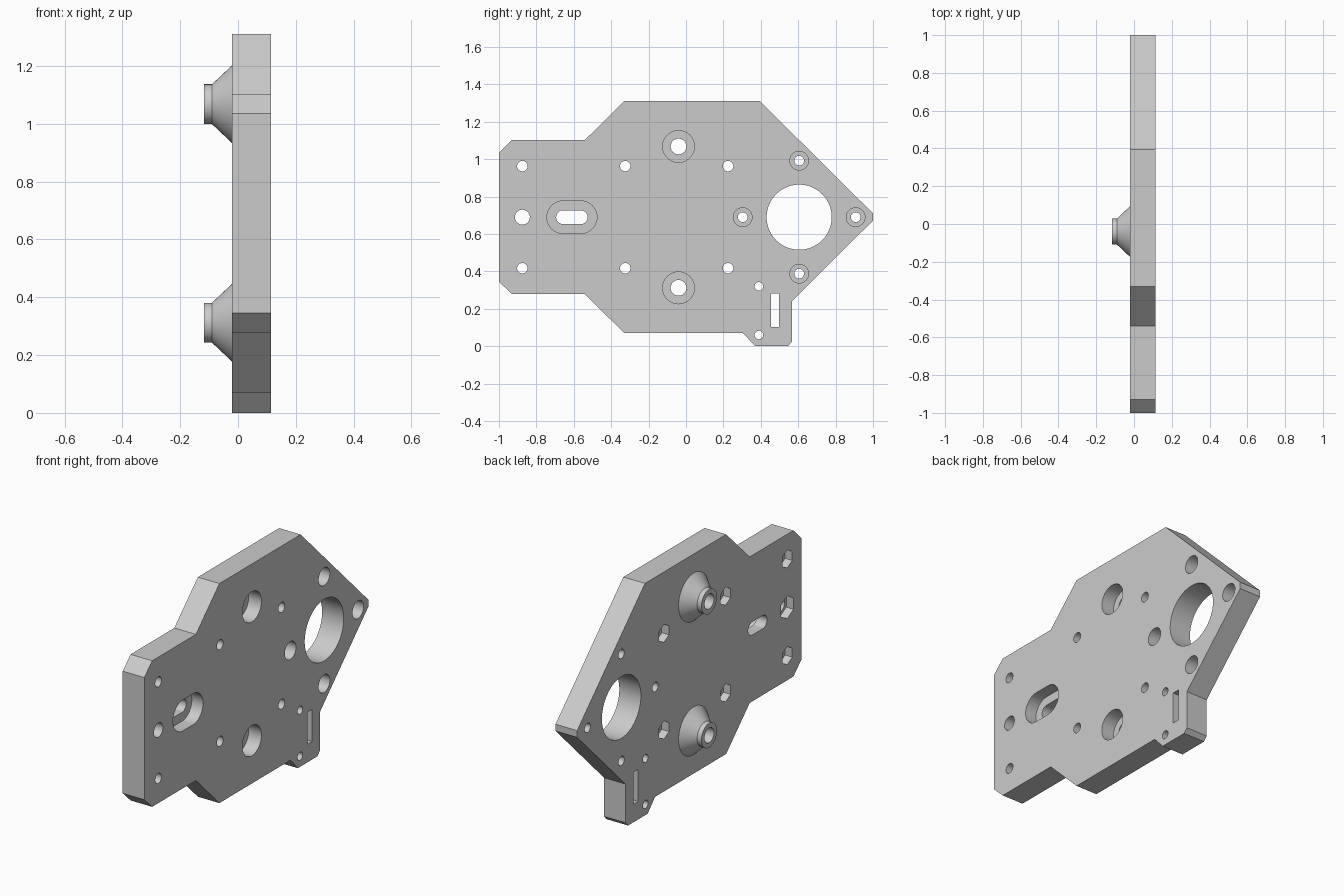
import bpy, bmesh
from math import pi, sin, cos, radians

cube = bpy.data.objects.get("Cube")
if cube:
    bpy.data.objects.remove(cube, do_unlink=True)

# Plate faces along x, and the middle height
INNER, OUTER, MID = -0.02, 0.115, 0.69

grey = bpy.data.materials.new("matte_grey")
grey.use_nodes = True
grey.diffuse_color = (0.6, 0.6, 0.6, 1)
grey.node_tree.nodes["Principled BSDF"].inputs["Base Color"].default_value = (0.6, 0.6, 0.6, 1)


def make_object(name, bm):
    bmesh.ops.recalc_face_normals(bm, faces=bm.faces)
    mesh = bpy.data.meshes.new(name)
    bm.to_mesh(mesh)
    bm.free()
    mesh.materials.append(grey)
    obj = bpy.data.objects.new(name, mesh)
    bpy.context.collection.objects.link(obj)
    return obj


def prism(bm, outline, x0, x1):
    """Extrude a (y, z) outline from x0 to x1."""
    low = [bm.verts.new((x0, y, z)) for y, z in outline]
    high = [bm.verts.new((x1, y, z)) for y, z in outline]
    bm.faces.new(low)
    bm.faces.new(high)
    n = len(low)
    for i in range(n):
        j = (i + 1) % n
        bm.faces.new((low[i], low[j], high[j], high[i]))


def circle(y, z, r, n=48):
    # Starts at the top, so a hexagon points upward
    return [(y + r * sin(2 * pi * i / n), z + r * cos(2 * pi * i / n)) for i in range(n)]


def slot(y, z, half, r, n=20):
    right = [(y + half - r + r * sin(pi * i / n), z + r * cos(pi * i / n)) for i in range(n + 1)]
    return right + [(2 * y - a, 2 * z - b) for a, b in right]


def select_only(obj):
    bpy.ops.object.select_all(action='DESELECT')
    obj.select_set(True)
    bpy.context.view_layer.objects.active = obj


# Plate outline
bm = bmesh.new()
prism(bm, [(-1, 0.345), (-0.93, 0.278), (-0.54, 0.278), (-0.33, 0.07), (0.305, 0.07),
           (0.37, 0), (0.545, 0), (0.567, 0.024), (0.567, 0.242), (1, 0.672), (1, 0.71),
           (0.395, 1.31), (-0.33, 1.31), (-0.54, 1.103), (-0.93, 1.103), (-1, 1.035)],
      INNER, OUTER)
plate = make_object("mounting_plate", bm)

# Hole positions
ring_y, ring_r = 0.605, 0.302
ring = [(ring_y + ring_r, MID), (ring_y - ring_r, MID),
        (ring_y, MID + ring_r), (ring_y, MID - ring_r)]
bolts = [(y, MID + s * 0.273) for y in (-0.875, -0.325, 0.225) for s in (1, -1)]
bosses = [(-0.04, MID + s * 0.378) for s in (1, -1)]
slot_y = -0.61

# Through holes
through = [circle(ring_y, MID, 0.174, 96), circle(-0.875, MID, 0.04),
           slot(slot_y, MID, 0.084, 0.037),
           [(0.455, 0.102), (0.498, 0.102), (0.498, 0.283), (0.455, 0.283)]]
through += [circle(y, z, 0.026) for y, z in ring]
through += [circle(y, z, 0.028) for y, z in bolts]
through += [circle(y, z, 0.042) for y, z in bosses]
through += [circle(0.39, z, 0.023) for z in (0.06, 0.32)]
bm = bmesh.new()
for outline in through:
    prism(bm, outline, INNER - 0.1, OUTER + 0.1)
hole_cutter = make_object("hole_cutter", bm)

# Counterbores on the outer face, hexagonal nut pockets on the inner face
bm = bmesh.new()
for y, z in ring:
    prism(bm, circle(y, z, 0.05), OUTER - 0.09, OUTER + 0.1)
for y, z in bosses:
    prism(bm, circle(y, z, 0.085), OUTER - 0.08, OUTER + 0.1)
prism(bm, slot(slot_y, MID, 0.134, 0.087), OUTER - 0.07, OUTER + 0.1)
for y, z in bolts:
    prism(bm, circle(y, z, 0.051, 6), INNER - 0.1, INNER + 0.045)
prism(bm, circle(-0.875, MID, 0.064, 6), INNER - 0.1, INNER + 0.045)
pocket_cutter = make_object("pocket_cutter", bm)

for cutter in (hole_cutter, pocket_cutter):
    cutter.hide_render = True
    mod = plate.modifiers.new(cutter.name, 'BOOLEAN')
    mod.operation = 'DIFFERENCE'
    mod.solver = 'EXACT'
    mod.object = cutter
    select_only(plate)
    bpy.ops.object.modifier_apply(modifier=mod.name)
    bpy.data.objects.remove(cutter, do_unlink=True)

# Conical bosses with a collar and a bore, as turned profiles of (x, radius)
profile = [(INNER, 0.135), (-0.09, 0.069), (-0.117, 0.069), (-0.117, 0.042), (INNER, 0.042)]
parts = [plate]
for name, (y, z) in zip(("upper_boss", "lower_boss"), bosses):
    bm = bmesh.new()
    rings = [[bm.verts.new((x, a, b)) for a, b in circle(y, z, r)] for x, r in profile]
    for lower, upper in zip(rings, rings[1:]):
        for i in range(len(lower)):
            j = (i + 1) % len(lower)
            bm.faces.new((lower[i], lower[j], upper[j], upper[i]))
    boss = make_object(name, bm)
    # The open base sits on the plate, so make sure the end ring faces outward
    end = min(boss.data.polygons, key=lambda p: p.center.x)
    if end.normal.x > 0:
        boss.data.flip_normals()
    parts.append(boss)

for part in parts:
    select_only(part)
    bpy.ops.object.shade_smooth_by_angle(angle=radians(30))
